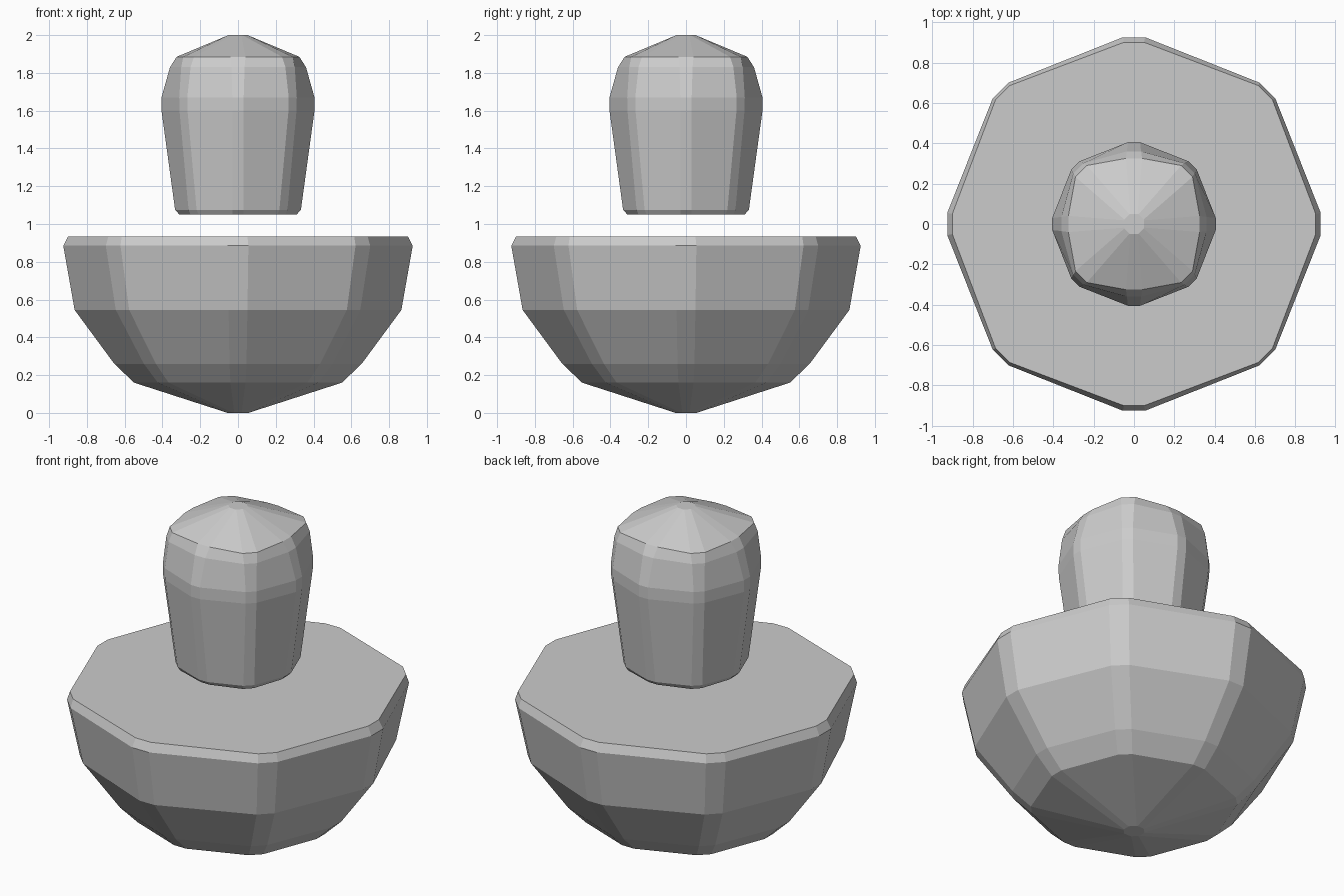
import bpy, bmesh, math

if "Cube" in bpy.data.objects:
    bpy.data.objects.remove(bpy.data.objects["Cube"])


def faceted_solid(name, rings):
    """Eight-sided solid with narrow blunted corners.
    Each ring: (z, radius on the axes, radius on the diagonals, corner half width)."""
    bm = bmesh.new()
    loops = []
    for z, r_axis, r_diag, hw in rings:
        loop = []
        for i in range(8):
            a = i * math.pi / 4
            r = r_diag if i % 2 else r_axis
            for s in (-hw, hw):
                loop.append(bm.verts.new((r * math.cos(a) - s * math.sin(a),
                                          r * math.sin(a) + s * math.cos(a), z)))
        loops.append(loop)
    for lo, hi in zip(loops, loops[1:]):
        n = len(lo)
        for i in range(n):
            j = (i + 1) % n
            bm.faces.new((lo[i], lo[j], hi[j], hi[i]))
    bm.faces.new(loops[0][::-1])
    bm.faces.new(loops[-1])
    bmesh.ops.recalc_face_normals(bm, faces=bm.faces)
    mesh = bpy.data.meshes.new(name)
    bm.to_mesh(mesh)
    bm.free()
    obj = bpy.data.objects.new(name, mesh)
    bpy.context.collection.objects.link(obj)
    return obj


# Lower bowl-shaped body with a flat top
faceted_solid("bowl_body", [
    (0.00, 0.055, 0.055, 0.02),
    (0.16, 0.55, 0.56, 0.04),
    (0.26, 0.655, 0.66, 0.045),
    (0.545, 0.865, 0.865, 0.05),
    (0.885, 0.925, 0.935, 0.055),
    (0.935, 0.90, 0.92, 0.05),
])

# Floating head above the body, narrow at the bottom with a domed top
faceted_solid("upper_head", [
    (1.05, 0.31, 0.325, 0.03),
    (1.075, 0.333, 0.34, 0.03),
    (1.60, 0.405, 0.408, 0.03),
    (1.67, 0.405, 0.41, 0.03),
    (1.83, 0.36, 0.39, 0.035),
    (1.885, 0.325, 0.37, 0.04),
    (2.00, 0.05, 0.05, 0.018),
])
